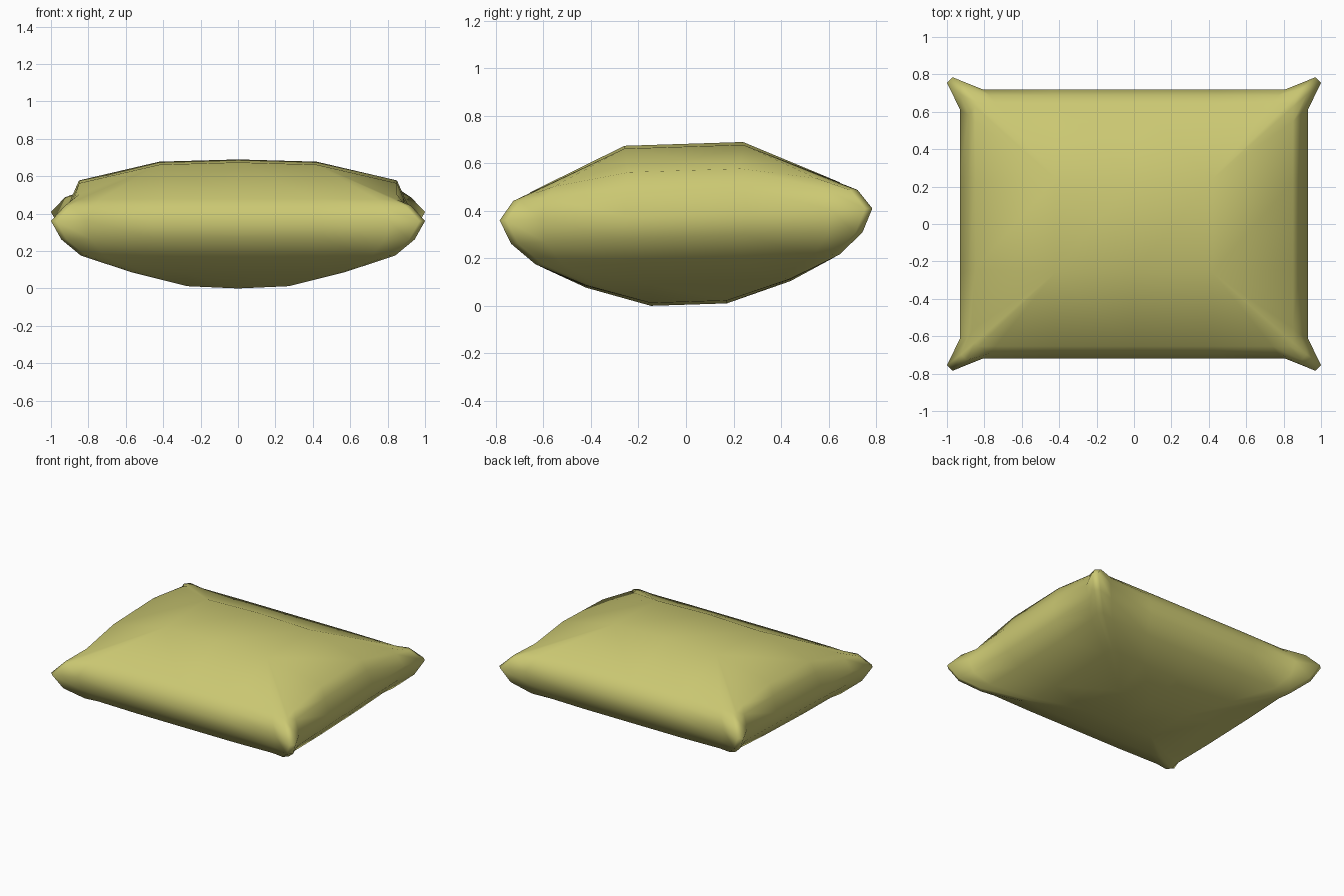
import bpy, bmesh, math
from mathutils import Matrix, Vector

if "Cube" in bpy.data.objects:
    bpy.data.objects.remove(bpy.data.objects["Cube"])

# Each ring, top to bottom: side x, side y, corner x, corner y, corner width,
# heights of x side, y side, corner, and middle of y side
RINGS = [
    (0.42, 0.25, 0.42, 0.25, 0.00, 0.670, 0.670, 0.670, 0.682),
    (0.85, 0.65, 0.85, 0.65, 0.02, 0.570, 0.500, 0.495, 0.500),
    (0.885, 0.69, 0.925, 0.725, 0.03, 0.490, 0.450, 0.465, 0.450),
    (0.93, 0.72, 1.00, 0.785, 0.03, 0.385, 0.385, 0.385, 0.385),
    (0.905, 0.70, 0.945, 0.74, 0.03, 0.290, 0.290, 0.285, 0.290),
    (0.82, 0.62, 0.84, 0.64, 0.03, 0.185, 0.185, 0.195, 0.185),
    (0.57, 0.43, 0.57, 0.43, 0.02, 0.095, 0.095, 0.100, 0.090),
    (0.27, 0.16, 0.27, 0.16, 0.00, 0.017, 0.017, 0.017, 0.005),
]


def ring_points(X, Y, cx, cy, w, zx, zy, zc, zm, collapsed):
    """Closed loop made from one quarter mirrored four ways."""
    if collapsed:
        quarter = [(X, Y, zx)] * 6
    else:
        quarter = [(X, 0.36 * Y, zx), (X, 0.85 * Y, (zx + 2 * zc) / 3),
                   (cx, cy - w, zc), (cx - w, cy, zc),
                   (0.87 * X, Y, (zy + zc) / 2), (0.49 * X, Y, zy)]
    half = quarter + [(0, Y, zm)] + [(-x, y, z) for x, y, z in reversed(quarter)]
    return half + [(-x, -y, z) for x, y, z in half]


# Pillow body
bm = bmesh.new()
loops = []
for i, r in enumerate(RINGS):
    pts = ring_points(*r, collapsed=i in (0, len(RINGS) - 1))
    loops.append([bm.verts.new(p) for p in pts])
n = len(loops[0])
for a, b in zip(loops, loops[1:]):
    for k in range(n):
        bm.faces.new((a[k], b[k], b[(k + 1) % n], a[(k + 1) % n]))
bm.faces.new(loops[0])
bm.faces.new(loops[-1])
bmesh.ops.remove_doubles(bm, verts=bm.verts[:], dist=0.0005)
bmesh.ops.recalc_face_normals(bm, faces=bm.faces[:])

# Slight backward tilt, then rest on the ground
bmesh.ops.rotate(bm, verts=bm.verts[:], cent=(0, 0, 0.385),
                 matrix=Matrix.Rotation(0.032, 3, 'X'))
low = min(v.co.z for v in bm.verts)
bmesh.ops.translate(bm, verts=bm.verts[:], vec=Vector((0, 0, -low)))
for f in bm.faces:
    f.smooth = True

mesh = bpy.data.meshes.new("pillow")
bm.to_mesh(mesh)
bm.free()
mat = bpy.data.materials.new("olive yellow fabric")
mat.diffuse_color = (0.60, 0.58, 0.17, 1)
mat.use_nodes = True
mat.node_tree.nodes["Principled BSDF"].inputs["Base Color"].default_value = mat.diffuse_color
mesh.materials.append(mat)
pillow = bpy.data.objects.new("pillow", mesh)
bpy.context.collection.objects.link(pillow)
